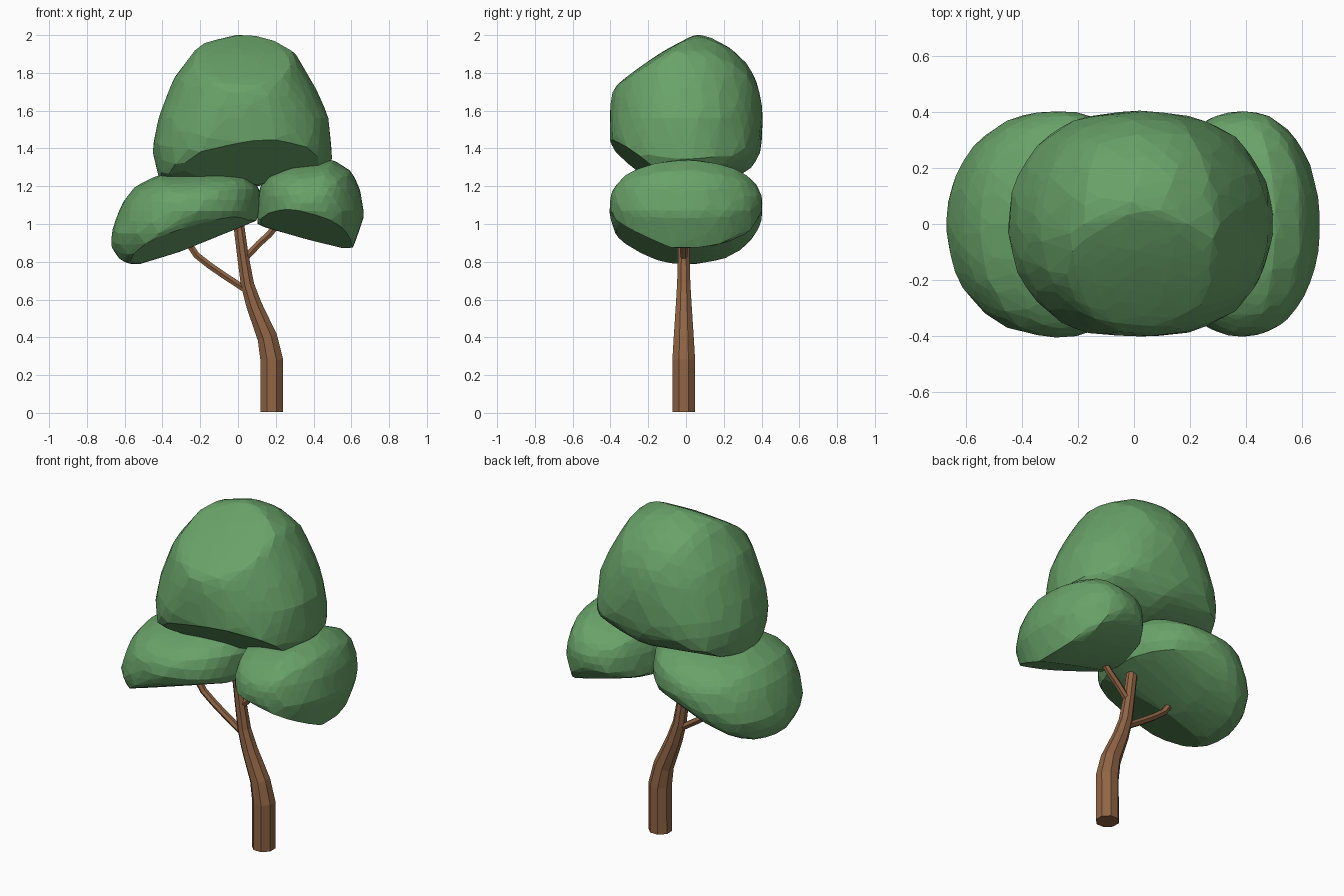
import bpy, bmesh, math, random
from mathutils import Vector

if "Cube" in bpy.data.objects:
    bpy.data.objects.remove(bpy.data.objects["Cube"])

random.seed(4)


def material(name, rgb):
    m = bpy.data.materials.new(name)
    m.diffuse_color = (*rgb, 1)
    m.use_nodes = True
    m.node_tree.nodes["Principled BSDF"].inputs["Base Color"].default_value = m.diffuse_color
    return m


LEAF = material("leaf_green", (0.14, 0.36, 0.14))
BARK = material("bark_brown", (0.28, 0.13, 0.06))


def finish(bm, name, mat):
    bmesh.ops.recalc_face_normals(bm, faces=bm.faces)
    mesh = bpy.data.meshes.new(name)
    bm.to_mesh(mesh)
    bm.free()
    mesh.materials.append(mat)
    ob = bpy.data.objects.new(name, mesh)
    bpy.context.collection.objects.link(ob)
    return ob


def tube(name, path, sides, y=-0.012):
    """Tapered limb along (x, z, radius) points in the xz plane."""
    bm = bmesh.new()
    rings = []
    for i, (x, z, r) in enumerate(path):
        a, b = path[max(i - 1, 0)], path[min(i + 1, len(path) - 1)]
        t = Vector((b[0] - a[0], 0, b[1] - a[1])).normalized()
        if name == "trunk" and i in (0, len(path) - 1):
            t = Vector((0, 0, 1))
        n = Vector((t.z, 0, -t.x))
        ring = []
        for k in range(sides):
            u = 2 * math.pi * (k + 0.5) / sides
            ring.append(bm.verts.new(Vector((x, y, z)) + r * (n * math.cos(u) + Vector((0, math.sin(u), 0)))))
        rings.append(ring)
    for p, q in zip(rings, rings[1:]):
        for k in range(sides):
            j = (k + 1) % sides
            bm.faces.new((p[k], p[j], q[j], q[k]))
    bm.faces.new(rings[0])
    bm.faces.new(rings[-1])
    return finish(bm, name, BARK)


def reach(outline, c, ang):
    """Distance from c to the closed outline in direction ang."""
    dx, dz = math.cos(ang), math.sin(ang)
    best = 0
    for (x1, z1), (x2, z2) in zip(outline, outline[1:] + outline[:1]):
        ex, ez, px, pz = x2 - x1, z2 - z1, x1 - c[0], z1 - c[1]
        den = dx * ez - dz * ex
        if abs(den) < 1e-9:
            continue
        t, s = (px * ez - pz * ex) / den, (px * dz - pz * dx) / den
        if t > 0 and -1e-6 <= s <= 1 + 1e-6:
            best = max(best, t)
    return best


def foliage(name, outline, c, under, dent=None, flat=0.0):
    """Faceted convex blob with a front outline, a trimmed underside and an optional soft dent plane.
    flat makes the bottom fuller front to back."""
    bm = bmesh.new()
    bmesh.ops.create_icosphere(bm, subdivisions=4, radius=1)
    for v in bm.verts:
        d = v.co.copy()
        r = min(1, math.hypot(d.x, d.z))
        ang = math.atan2(d.z, d.x)
        R = reach(outline, c, ang) * r ** (0.9 - flat * max(0, -math.sin(ang)))
        k = 1 + random.uniform(-0.01, 0.006)
        v.co = (c[0] + R * k * math.cos(ang), 0.404 * d.y * k, c[1] + R * k * math.sin(ang))
        if dent:
            n = Vector(dent[1]).normalized()
            over = (v.co - Vector(dent[0])).dot(n)
            if over > 0:
                v.co -= n * over * 0.8
    bmesh.ops.bisect_plane(bm, geom=bm.verts[:] + bm.edges[:] + bm.faces[:],
                           plane_co=under[0], plane_no=Vector(under[1]).normalized(),
                           clear_outer=True)
    # hull of the remaining points gives irregular flat facets
    hull = bmesh.new()
    for v in bm.verts:
        hull.verts.new(v.co)
    bm.free()
    bmesh.ops.convex_hull(hull, input=hull.verts[:])
    bmesh.ops.delete(hull, geom=[v for v in hull.verts if not v.link_faces], context='VERTS')
    return finish(hull, name, LEAF)


# Trunk and branches
tube("trunk", [(0.178, 0.005, 0.065), (0.179, 0.28, 0.065), (0.155, 0.4, 0.057), (0.085, 0.57, 0.045),
               (0.05, 0.68, 0.038), (0.026, 0.83, 0.033), (0.003, 1.005, 0.031)], 8)
tube("left_branch", [(0.045, 0.65, 0.02), (-0.07, 0.725, 0.02), (-0.15, 0.78, 0.02), (-0.22, 0.835, 0.02),
                     (-0.27, 0.91, 0.02)], 6)
tube("right_branch", [(0.03, 0.81, 0.02), (0.11, 0.895, 0.02), (0.165, 0.945, 0.02), (0.21, 1.0, 0.02)], 6)

# Foliage: top crown, then the two lower clumps
foliage("top_foliage",
        [(-0.42, 1.235), (-0.455, 1.4), (-0.42, 1.57), (-0.34, 1.77), (-0.2, 1.955), (0, 2.01), (0.15, 1.99),
         (0.3, 1.91), (0.42, 1.7), (0.487, 1.55), (0.497, 1.33), (0.44, 1.27), (0.1, 1.2)],
        (0.02, 1.56), ((0, -0.15, 1.23), (0.13, -0.8, -1)),
        ((0, -0.36, 1.735), (0, -0.17, 0.26)), 0.4)
foliage("left_foliage",
        [(-0.675, 0.94), (-0.62, 1.1), (-0.55, 1.195), (-0.42, 1.26), (-0.1, 1.285), (0.06, 1.26), (0.118, 1.19),
         (0.118, 1.05), (0.08, 0.995), (-0.05, 0.97), (-0.3, 0.855), (-0.55, 0.78), (-0.62, 0.8), (-0.67, 0.88)],
        (-0.28, 1.07), ((-0.3, 0, 0.84), (0.32, -0.36, -1)))
foliage("right_foliage",
        [(0.1, 1.0), (0.107, 1.17), (0.15, 1.26), (0.27, 1.315), (0.5, 1.34), (0.6, 1.28), (0.645, 1.19),
         (0.67, 1.05), (0.605, 0.86), (0.4, 0.91), (0.15, 0.98)],
        (0.39, 1.11), ((0.3, 0, 0.92), (-0.25, -0.4, -1)))
